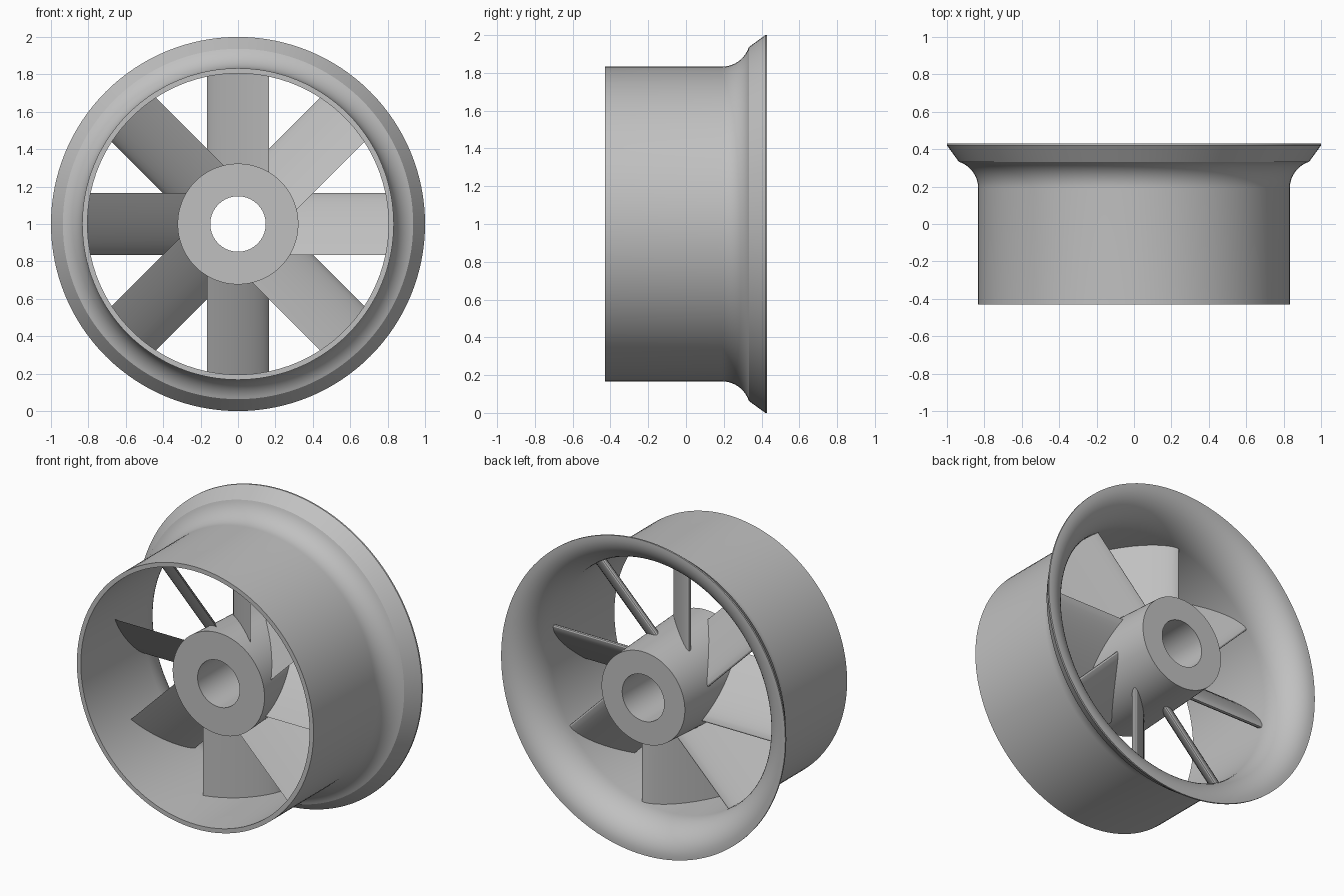
import bpy, bmesh
from math import sin, cos, pi, sqrt, radians
from mathutils import Vector

cube = bpy.data.objects.get("Cube")
if cube:
    bpy.data.objects.remove(cube, do_unlink=True)

grey = bpy.data.materials.new("plain grey")
grey.use_nodes = True
colour = (0.53, 0.53, 0.53, 1)
grey.diffuse_color = colour
grey.node_tree.nodes["Principled BSDF"].inputs["Base Color"].default_value = colour

CENTRE_Z = 1.0
SEGMENTS = 128
BLADES = 8


def finish(name, bm):
    bmesh.ops.recalc_face_normals(bm, faces=bm.faces)
    mesh = bpy.data.meshes.new(name)
    bm.to_mesh(mesh)
    bm.free()
    mesh.materials.append(grey)
    obj = bpy.data.objects.new(name, mesh)
    obj.location.z = CENTRE_Z
    bpy.context.collection.objects.link(obj)
    bpy.ops.object.select_all(action="DESELECT")
    obj.select_set(True)
    bpy.context.view_layer.objects.active = obj
    bpy.ops.object.shade_smooth_by_angle(angle=radians(30))


def lathe(name, profile):
    """Turn a closed (radius, y) profile about the y axis."""
    bm = bmesh.new()
    rings = []
    for i in range(SEGMENTS):
        a = 2 * pi * i / SEGMENTS
        rings.append([bm.verts.new((r * cos(a), y, r * sin(a))) for r, y in profile])
    n = len(profile)
    for i in range(SEGMENTS):
        one, two = rings[i], rings[(i + 1) % SEGMENTS]
        for j in range(n):
            k = (j + 1) % n
            bm.faces.new((one[j], one[k], two[k], two[j]))
    finish(name, bm)


def arc(r, y, radius_r, radius_y, end, steps=14):
    """Bell curve that leaves the tube wall at (r, y) and opens outward."""
    return [(r + radius_r * (1 - cos(radians(end * i / steps))),
             y + radius_y * sin(radians(end * i / steps))) for i in range(steps + 1)]


# Duct: straight tube with a bell mouth at the back
outside = [(0.833, -0.43)] + arc(0.833, 0.19, 0.15, 0.15, 72) + [(1.0, 0.42), (1.0, 0.43)]
inside = [(0.805, -0.43)] + arc(0.805, 0.21, 0.18, 0.22, 90)
lathe("duct", outside + inside[::-1])

# Hub: slightly tapered, bored through
lathe("hub", [(0.148, -0.195), (0.323, -0.195), (0.293, 0.43), (0.148, 0.43)])


# Blade section: symmetric foil, round edge at the back, thin edge at the front
def foil(steps=16):
    lead, trail = Vector((0.165, 0.205)), Vector((-0.167, -0.112))
    chord = trail - lead
    normal = Vector((chord.y, -chord.x)).normalized()
    section = []
    for side in (1, -1):
        for i in range(steps):
            t = i / steps if side > 0 else 1 - i / steps
            t = (1 - cos(pi * t)) / 2
            section.append(lead + chord * t + normal * side * 0.075 * sqrt(t) * (1 - t))
    return section


# Blades: the foil run radially from inside the hub into the duct wall
def blade(index):
    a = 2 * pi * index / BLADES
    out, along = Vector((cos(a), 0, sin(a))), Vector((-sin(a), 0, cos(a)))
    bm = bmesh.new()
    root, tip = [[bm.verts.new(along * u + Vector((0, y, 0)) + out * sqrt(radius ** 2 - u ** 2))
                  for u, y in foil()] for radius in (0.28, 0.815)]
    n = len(root)
    for j in range(n):
        k = (j + 1) % n
        bm.faces.new((root[j], root[k], tip[k], tip[j]))
    bm.faces.new(root)
    bm.faces.new(tip)
    finish(f"blade_{index + 1}", bm)


for b in range(BLADES):
    blade(b)
